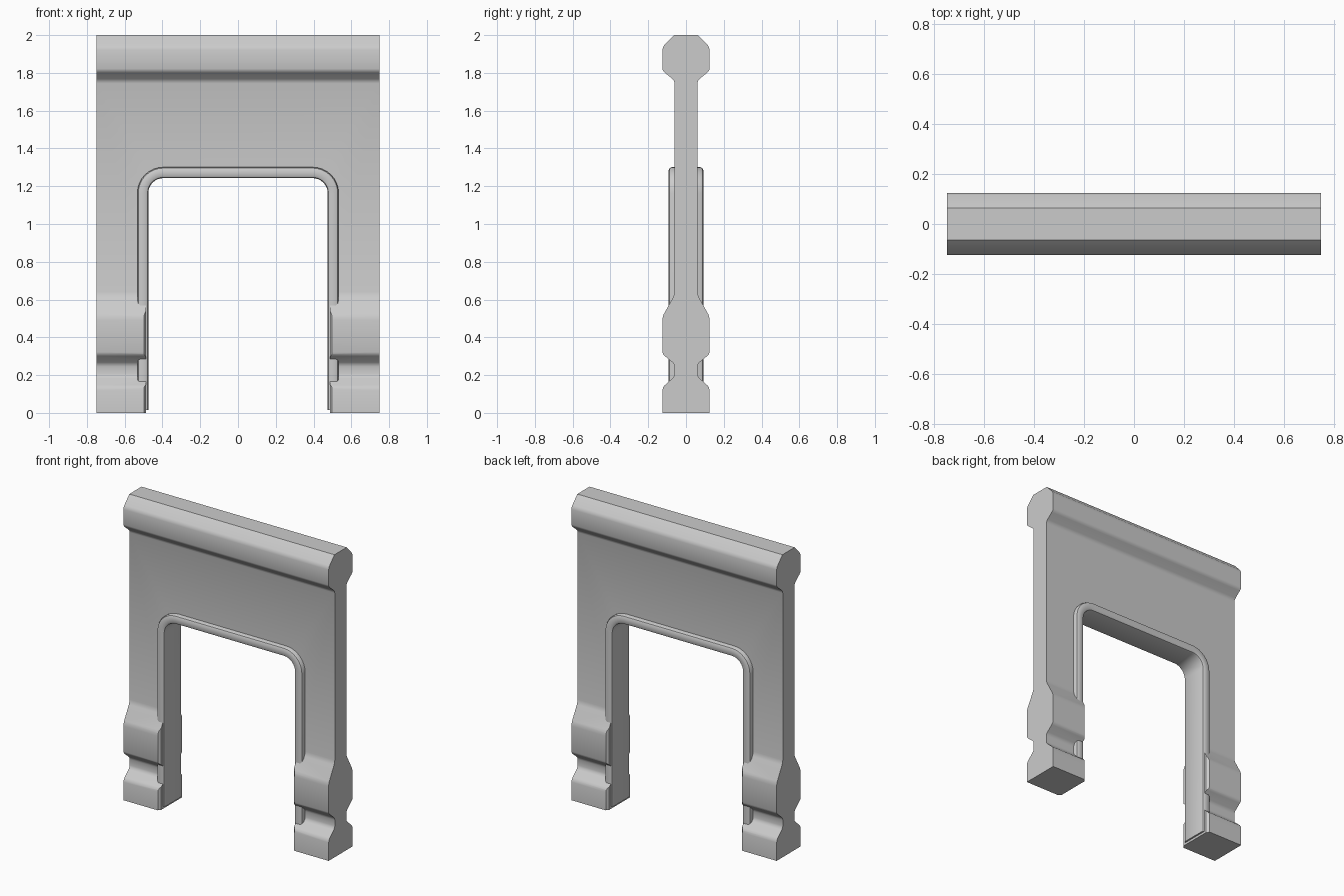
import bpy, bmesh, math

if "Cube" in bpy.data.objects:
    bpy.data.objects.remove(bpy.data.objects["Cube"])


def make_object(name, bm):
    bmesh.ops.recalc_face_normals(bm, faces=bm.faces)
    mesh = bpy.data.meshes.new(name)
    bm.to_mesh(mesh)
    bm.free()
    obj = bpy.data.objects.new(name, mesh)
    bpy.context.collection.objects.link(obj)
    return obj


def select_only(obj):
    bpy.ops.object.select_all(action='DESELECT')
    obj.select_set(True)
    bpy.context.view_layer.objects.active = obj


def arch(d, y, bottom, steps=8):
    """Round-cornered doorway outline, offset outward by d from the opening."""
    w, top, r = 0.475 + d, 1.243 + d, 0.08 + d
    pts = [(w, y, bottom)]
    for sign, start in ((1, 0), (-1, 90)):
        for i in range(steps + 1):
            a = math.radians(start + 90 * i / steps)
            pts.append((sign * (w - r) + r * math.cos(a), y, top - r + r * math.sin(a)))
    pts.append((-w, y, bottom))
    return pts


def loft(name, sections, close_sections, close_outline):
    bm = bmesh.new()
    rows = [[bm.verts.new(p) for p in s] for s in sections]
    n, m = len(rows), len(rows[0])
    for i in range(n if close_sections else n - 1):
        a, b = rows[i], rows[(i + 1) % n]
        for j in range(m if close_outline else m - 1):
            k = (j + 1) % m
            bm.faces.new((a[j], a[k], b[k], b[j]))
    if close_sections:
        bm.faces.new([r[0] for r in rows])
        bm.faces.new([r[-1] for r in rows])
    else:
        bm.faces.new(rows[0])
        bm.faces.new(rows[-1])
    return make_object(name, bm)


# Wall: moulded side profile (half, y and z) mirrored and extruded across x
half = [(.125, 0), (.125, .12), (.121, .135), (.112, .147), (.072, .183), (.063, .194),
        (.06, .207), (.06, .245), (.064, .258), (.072, .268), (.112, .301), (.121, .31),
        (.125, .322), (.125, .49), (.123, .507), (.118, .522), (.068, .612), (.063, .626),
        (.06, .642), (.06, 1.745), (.064, 1.758), (.072, 1.768), (.112, 1.801),
        (.121, 1.81), (.125, 1.822), (.125, 1.922), (.122, 1.935), (.115, 1.947), (.064, 2)]
outline = half + [(-y, z) for y, z in reversed(half)]
wall = loft("wall", [[(x, y, z) for y, z in outline] for x in (-.75, .75)], False, True)

# Doorway cutter, flared so the thick mouldings get eased edges
flare = [(.025, .13), (.023, .122), (.018, .115), (.011, .108)]
levels = [(d, -y) for d, y in flare] + [(d, y) for d, y in reversed(flare)]
cutter = loft("doorway_cutter", [arch(d, y, -.2) for d, y in levels], False, True)
cutter.hide_render = True
mod = wall.modifiers.new("doorway", 'BOOLEAN')
mod.operation = 'DIFFERENCE'
mod.solver = 'EXACT'
mod.object = cutter
select_only(wall)
bpy.ops.object.modifier_apply(modifier="doorway")
bpy.data.objects.remove(cutter)

# Rounded trim lining the doorway
side = [(0, .078), (.004, .087), (.013, .092), (.042, .092), (.053, .087), (.058, .076)]
ring = side + [(d, -y) for d, y in reversed(side)]
trim = loft("doorway_trim", [arch(d, y, .015) for d, y in ring], True, False)

for obj in (wall, trim):
    select_only(obj)
    bpy.ops.object.shade_smooth_by_angle(angle=math.radians(30))
